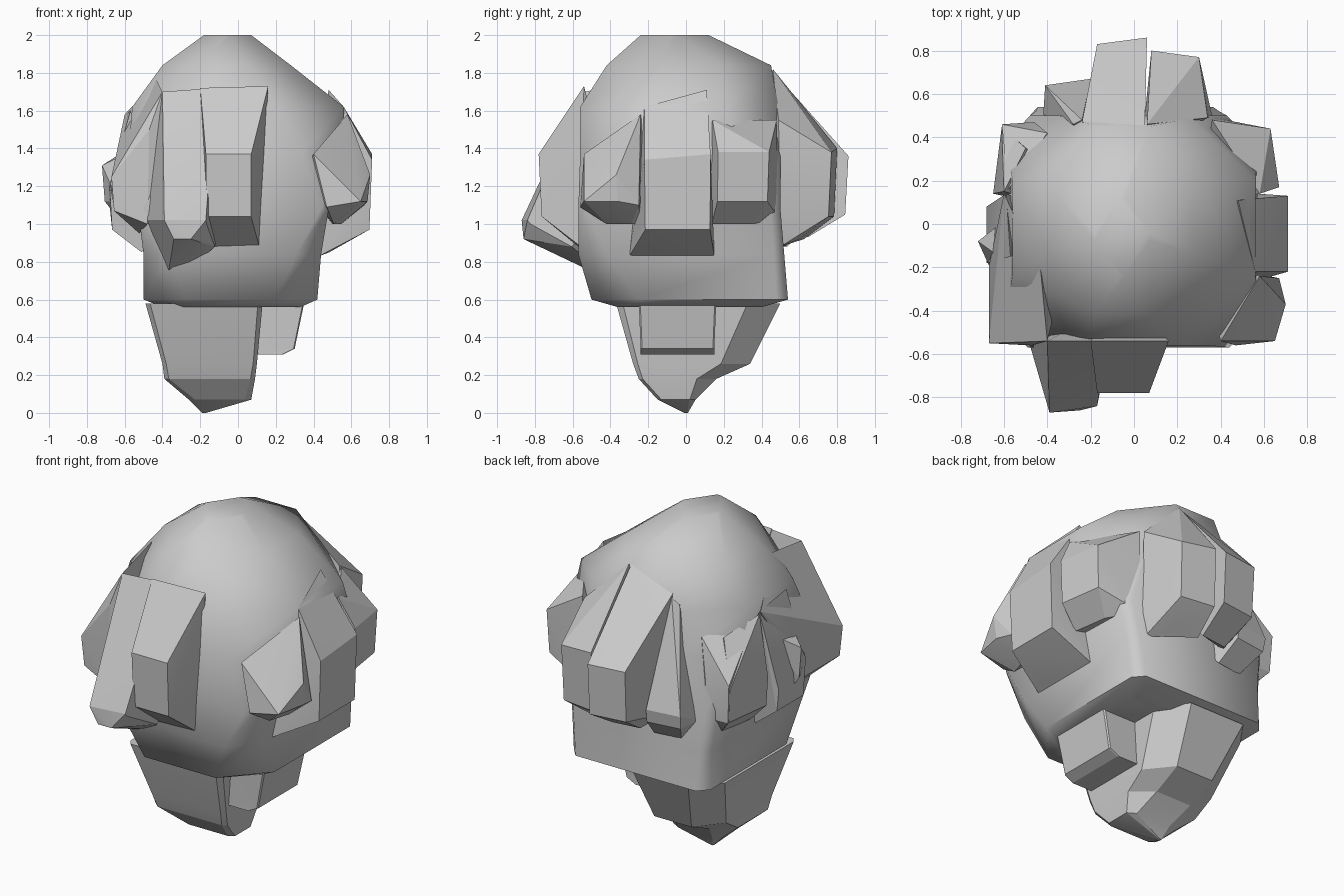
import bpy, bmesh
from mathutils import Vector


def finish(name, bm, angle):
    bmesh.ops.recalc_face_normals(bm, faces=bm.faces)
    me = bpy.data.meshes.new(name)
    bm.to_mesh(me)
    bm.free()
    ob = bpy.data.objects.new(name, me)
    bpy.context.collection.objects.link(ob)
    bpy.ops.object.select_all(action='DESELECT')
    ob.select_set(True)
    bpy.context.view_layer.objects.active = ob
    bpy.ops.object.shade_smooth_by_angle(angle=angle)
    return ob


def loft(name, rings, angle=0.3):
    """Stack of corner-cut rectangles: (z, x0, x1, y0, y1, front cut, back cut)."""
    bm = bmesh.new()
    loops = []
    for z, x0, x1, y0, y1, f, b in rings:
        w, d = x1 - x0, y1 - y0
        pts = [(x0 + w * f, y0), (x1 - w * f, y0), (x1, y0 + d * f), (x1, y1 - d * b),
               (x1 - w * b, y1), (x0 + w * b, y1), (x0, y1 - d * b), (x0, y0 + d * f)]
        loops.append([bm.verts.new((x, y, z)) for x, y in pts])
    for a, b in zip(loops, loops[1:]):
        for i in range(8):
            j = (i + 1) % 8
            bm.faces.new((a[i], a[j], b[j], b[i]))
    bm.faces.new(loops[0])
    bm.faces.new(loops[-1])
    return finish(name, bm, angle)


def lobe(name, a, b, top_a, top_b, za, zb, z_low, tuck=0.72, extra=()):
    """Drooping clump: outer edge a-b, fixed high up at top_a-top_b."""
    bm = bmesh.new()
    a, b = Vector(a), Vector(b)
    pts = [top_a, top_b, (*a, za), (*b, zb), *extra]
    mid_z = z_low + 0.12
    pts += [(*(a * 0.98), mid_z), (*(b * 0.98), mid_z)]
    pts += [(*(a * tuck), z_low), (*(b * tuck), z_low)]
    pts += [(*(p * 0.5), mid_z + 0.1) for p in (a, b)]
    for p in pts:
        bm.verts.new(p)
    res = bmesh.ops.convex_hull(bm, input=bm.verts)
    bmesh.ops.delete(bm, geom=list(res["geom_interior"]), context='VERTS')
    bmesh.ops.dissolve_limit(bm, angle_limit=0.05, verts=bm.verts, edges=bm.edges)
    return finish(name, bm, 0.3)


# Rounded crown and trunk of the mass
loft("crown", [
    (0.56, -0.40, 0.33, -0.36, 0.40, 0.15, 0.08),
    (0.60, -0.50, 0.42, -0.50, 0.54, 0.24, 0.06),
    (0.84, -0.50, 0.44, -0.57, 0.52, 0.14, 0.05),
    (1.08, -0.53, 0.48, -0.57, 0.50, 0.04, 0.05),
    (1.38, -0.58, 0.57, -0.56, 0.50, 0.20, 0.20),
    (1.62, -0.56, 0.56, -0.56, 0.49, 0.31, 0.27),
    (1.84, -0.40, 0.28, -0.42, 0.45, 0.33, 0.30),
    (2.00, -0.18, 0.07, -0.24, 0.12, 0.45, 0.45)], 1.0)

# Tapering lower clump with pointed end
loft("lower_clump", [
    (0.00, -0.19, -0.17, -0.01, 0.01, 0.15, 0.15),
    (0.07, -0.26, 0.07, -0.15, 0.05, 0.10, 0.15),
    (0.18, -0.39, 0.09, -0.25, 0.16, 0.05, 0.25),
    (0.26, -0.40, 0.10, -0.28, 0.34, 0.04, 0.25),
    (0.58, -0.49, 0.13, -0.37, 0.50, 0.04, 0.20)])

# Small block under the ledge on the right
loft("lower_side_block", [
    (0.31, 0.00, 0.24, -0.24, 0.15, 0.02, 0.02),
    (0.34, 0.00, 0.30, -0.24, 0.15, 0.02, 0.02),
    (0.58, 0.00, 0.35, -0.25, 0.16, 0.02, 0.02)])

# Front clumps
lobe("front_left_clump", (-0.39, -0.87), (-0.17, -0.84), (-0.40, -0.54, 1.70),
     (-0.12, -0.54, 1.72), 1.02, 1.02, 0.88, 0.72,
     [(-0.34, -0.86, 0.92), (-0.25, -0.86, 0.92), (-0.37, -0.46, 0.73),
      (-0.26, -0.46, 0.76), (-0.48, -0.56, 1.02)])
lobe("front_right_clump", (-0.17, -0.78), (0.07, -0.78), (-0.20, -0.54, 1.72),
     (0.16, -0.54, 1.73), 1.37, 1.37, 0.92, 0.75, [(0.11, -0.57, 0.89), (-0.17, -0.57, 0.88)])

# Right side clumps
lobe("right_front_clump", (0.65, -0.54), (0.70, -0.37), (0.40, -0.54, 1.37),
     (0.58, -0.24, 1.58), 1.12, 1.26, 1.00, 0.78,
     [(0.47, -0.56, 1.09), (0.67, -0.25, 1.10), (0.50, -0.24, 1.0)])
lobe("right_middle_clump", (0.71, -0.22), (0.71, 0.13), (0.56, -0.22, 1.62),
     (0.48, 0.11, 1.71), 1.34, 1.37, 0.85, 0.68,
     [(0.43, -0.30, 0.83), (0.43, 0.15, 0.83)])
lobe("right_back_clump", (0.67, 0.17), (0.63, 0.44), (0.58, 0.14, 1.55),
     (0.36, 0.48, 1.55), 1.38, 1.38, 1.00, 0.8,
     [(0.37, 0.49, 1.03), (0.45, 0.12, 1.02)])

# Back clumps
lobe("back_right_clump", (0.30, 0.77), (0.08, 0.80), (0.34, 0.49, 1.55),
     (0.06, 0.46, 1.82), 1.38, 1.40, 0.92, 0.78,
     [(0.36, 0.50, 1.02), (0.34, 0.50, 0.88)])
lobe("back_middle_clump", (0.06, 0.86), (-0.17, 0.83), (0.05, 0.45, 1.82),
     (-0.24, 0.47, 1.72), 1.36, 1.36, 0.93, 0.75, [(-0.22, 0.50, 1.0)])
lobe("back_left_clump", (-0.20, 0.67), (-0.41, 0.64), (-0.24, 0.48, 1.70),
     (-0.28, 0.46, 1.66), 1.08, 1.08, 0.88, 0.8, [(-0.42, 0.48, 1.0)])

# Left side clumps
lobe("left_back_clump", (-0.46, 0.47), (-0.61, 0.46), (-0.40, 0.42, 1.48),
     (-0.58, 0.16, 1.55), 1.25, 1.25, 0.90, 0.8)
lobe("left_back_side_clump", (-0.61, 0.45), (-0.65, 0.14), (-0.50, 0.35, 1.48),
     (-0.60, 0.15, 1.57), 1.22, 1.20, 0.90, 0.8)
lobe("left_middle_clump", (-0.68, 0.08), (-0.68, -0.18), (-0.59, 0.14, 1.58),
     (-0.57, -0.15, 1.60), 1.10, 1.20, 0.85, 0.75)
lobe("left_point", (-0.72, -0.08), (-0.67, -0.19), (-0.58, 0.03, 1.40),
     (-0.58, -0.18, 1.38), 1.31, 1.20, 1.00, 0.85)
lobe("left_front_clump", (-0.67, -0.20), (-0.67, -0.55), (-0.60, 0.14, 1.58),
     (-0.40, -0.54, 1.70), 1.25, 1.25, 0.95, 0.78,
     [(-0.48, -0.56, 1.0), (-0.43, -0.22, 1.76), (-0.47, -0.56, 1.5)])
